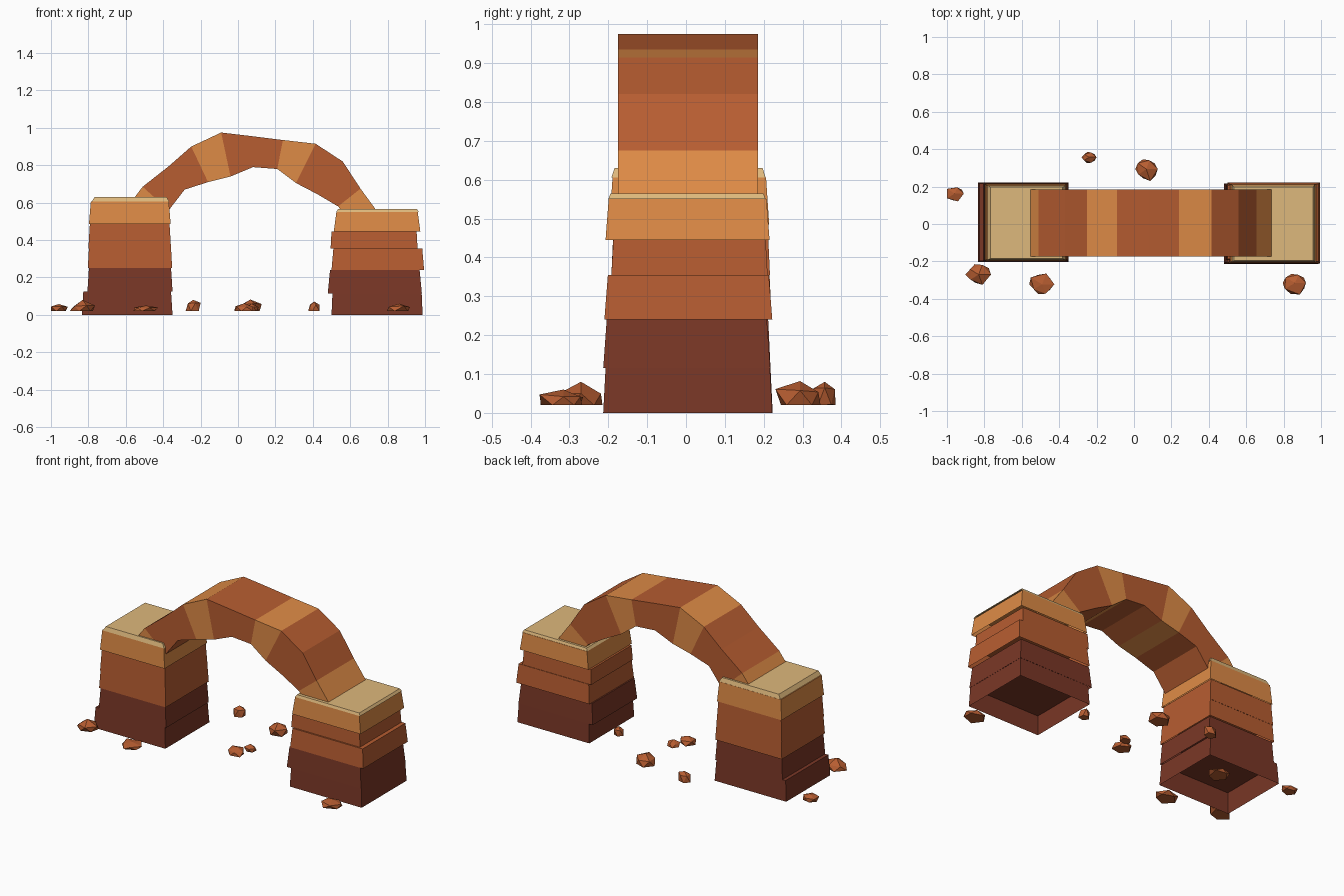
import bpy, bmesh, random

if "Cube" in bpy.data.objects:
    bpy.data.objects.remove(bpy.data.objects["Cube"])

random.seed(4)


def material(name, rgb):
    m = bpy.data.materials.new(name)
    lin = [((c / 255 + 0.055) / 1.055) ** 2.4 for c in rgb]
    m.diffuse_color = (*lin, 1)
    m.use_nodes = True
    m.node_tree.nodes["Principled BSDF"].inputs["Base Color"].default_value = m.diffuse_color
    return m


DARK = material("dark_rust", (122, 55, 38))
RUST = material("rust", (183, 93, 49))
ORANGE = material("orange", (222, 139, 70))
SAND = material("sand", (222, 184, 124))


def finish(name, bm, mats):
    me = bpy.data.meshes.new(name)
    bm.to_mesh(me)
    bm.free()
    for m in mats:
        me.materials.append(m)
    ob = bpy.data.objects.new(name, me)
    bpy.context.collection.objects.link(ob)
    return ob


def block(name, mat, z0, z1, x0, x1, y0, y1, tx, ty):
    """Tapered stone layer with an open underside."""
    bm = bmesh.new()
    low = [bm.verts.new((x, y, z0)) for x, y in
           ((x0, y0), (x1, y0), (x1, y1), (x0, y1))]
    top = [bm.verts.new((x, y, z1)) for x, y in
           ((x0 + tx, y0 + ty), (x1 - tx, y0 + ty),
            (x1 - tx, y1 - ty), (x0 + tx, y1 - ty))]
    bm.faces.new(top)
    for i in range(4):
        j = (i + 1) % 4
        bm.faces.new((low[i], low[j], top[j], top[i]))
    finish(name, bm, [mat])


# Stacked pillars: z0, z1, x0, x1, y0, y1, x taper, y taper
LAYER_MATS = [DARK, DARK, RUST, RUST, ORANGE, SAND]
PILLARS = {
    "left_pillar": [
        (0, .125, -.835, -.35, -.203, .223, .008, .006),
        (.125, .25, -.805, -.35, -.197, .217, .008, .006),
        (.25, .355, -.803, -.352, -.197, .22, .006, .005),
        (.355, .485, -.80, -.358, -.192, .216, .008, .006),
        (.485, .605, -.797, -.36, -.197, .214, .01, .008),
        (.605, .63, -.782, -.367, -.192, .205, .015, .008)],
    "right_pillar": [
        (0, .115, .50, .987, -.213, .222, .005, .006),
        (.115, .24, .48, .983, -.213, .217, .012, .009),
        (.24, .355, .50, .995, -.21, .222, .01, .009),
        (.355, .445, .495, .96, -.192, .21, .005, .005),
        (.445, .55, .512, .975, -.207, .215, .014, .008),
        (.55, .565, .525, .967, -.20, .205, .01, .006)],
}
for pillar, layers in PILLARS.items():
    for i, layer in enumerate(layers):
        block(f"{pillar}_layer_{i + 1}", LAYER_MATS[i], *layer)

# Arch span: outer and inner profile points, swept through the depth
OUTER = [(-.575, .60), (-.51, .685), (-.37, .795), (-.25, .90), (-.09, .975),
         (.08, .955), (.24, .935), (.415, .915), (.56, .82), (.655, .675),
         (.765, .525)]
INNER = [(-.42, .47), (-.37, .56), (-.285, .67), (-.16, .71), (-.04, .74),
         (.08, .79), (.21, .78), (.31, .705), (.425, .645), (.535, .58),
         (.62, .48)]
ORANGE_SEGMENTS = {0, 3, 6, 9}
bm = bmesh.new()
rings = []
for (ox, oz), (ix, iz) in zip(OUTER, INNER):
    rings.append([bm.verts.new(p) for p in (
        (ox, -.175, oz), (ox, .185, oz), (ix, .185, iz), (ix, -.175, iz))])
for s in range(len(rings) - 1):
    a, b = rings[s], rings[s + 1]
    for i in range(4):
        j = (i + 1) % 4
        f = bm.faces.new((a[i], a[j], b[j], b[i]))
        f.material_index = 1 if s in ORANGE_SEGMENTS else 0
for end in (rings[0], rings[-1]):
    bm.faces.new(end).material_index = 1
bmesh.ops.recalc_face_normals(bm, faces=bm.faces)
finish("arch_span", bm, [RUST, ORANGE])


# Scattered rocks: x, y, half width x, half width y, top height
ROCKS = [
    (-.955, .158, .045, .037, .058), (-.833, -.27, .068, .055, .08),
    (-.493, -.32, .067, .055, .05), (-.24, .355, .04, .03, .08),
    (.067, .288, .06, .058, .082), (.03, -.06, .05, .045, .062),
    (.075, .015, .035, .032, .06), (.405, .07, .03, .03, .072),
    (.857, -.322, .062, .055, .06), (-.55, .05, .06, .055, .05)]
BASE = .02
for n, (x, y, rx, ry, top) in enumerate(ROCKS):
    bm = bmesh.new()
    bmesh.ops.create_icosphere(bm, subdivisions=1, radius=1)
    for v in bm.verts:
        v.co *= random.uniform(.75, 1.1)
    lo = [min(v.co[k] for v in bm.verts) for k in range(3)]
    hi = [max(v.co[k] for v in bm.verts) for k in range(3)]
    for v in bm.verts:
        u, w, h = [(v.co[k] - lo[k]) / (hi[k] - lo[k]) for k in range(3)]
        z = BASE + (top - BASE) * (h - .35) / .65
        v.co = (x + rx * (2 * u - 1), y + ry * (2 * w - 1), max(BASE, z))
    finish(f"rock_{n + 1}", bm, [RUST])
